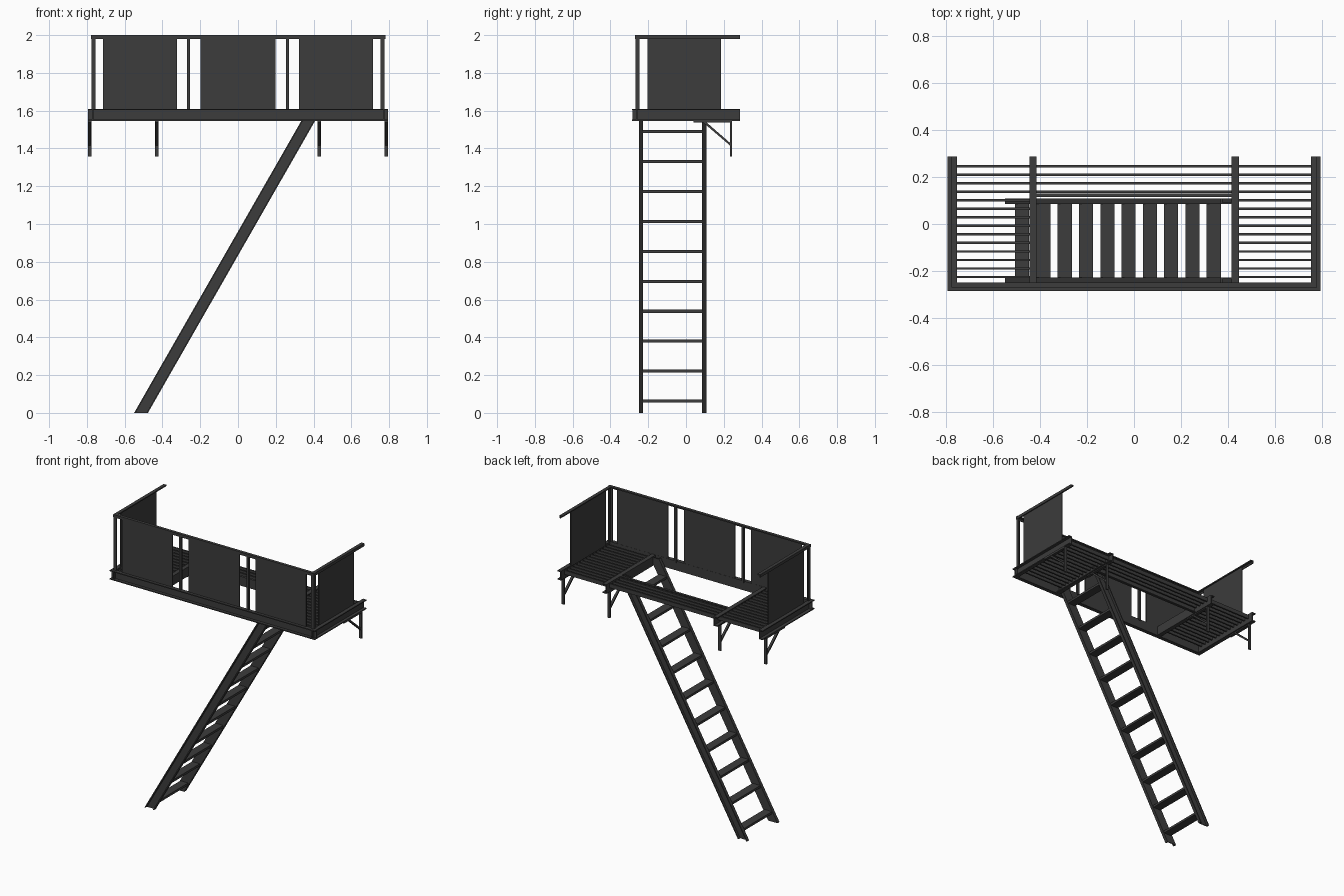
import bpy, bmesh
from mathutils import Vector

if "Cube" in bpy.data.objects:
    bpy.data.objects.remove(bpy.data.objects["Cube"])

mat = bpy.data.materials.new("dark_steel")
mat.diffuse_color = (0.045, 0.045, 0.045, 1)
mat.use_nodes = True
mat.node_tree.nodes["Principled BSDF"].inputs["Base Color"].default_value = mat.diffuse_color


def prism(bm, pts, axis, a, b):
    """Extrude a 2D outline along an axis (pts use the other two axes in order)."""
    def co(p, t):
        c = list(p)
        c.insert(axis, t)
        return Vector(c)
    lo = [bm.verts.new(co(p, a)) for p in pts]
    hi = [bm.verts.new(co(p, b)) for p in pts]
    n = len(pts)
    bm.faces.new(lo)
    bm.faces.new(hi[::-1])
    for i in range(n):
        j = (i + 1) % n
        bm.faces.new((lo[j], lo[i], hi[i], hi[j]))


def box(bm, x0, x1, y0, y1, z0, z1):
    prism(bm, [(x0, y0), (x1, y0), (x1, y1), (x0, y1)], 2, z0, z1)


def channel(bm, axis, a, b, web, tip, z0=1.545, z1=1.61, t=0.007):
    """C-shaped beam: web on one side, flanges reaching to tip."""
    w = web + (t if tip > web else -t)
    prism(bm, [(web, z0), (tip, z0), (tip, z0 + t), (w, z0 + t),
               (w, z1 - t), (tip, z1 - t), (tip, z1), (web, z1)], axis, a, b)


def finish(bm, name):
    bmesh.ops.recalc_face_normals(bm, faces=bm.faces)
    me = bpy.data.meshes.new(name)
    bm.to_mesh(me)
    bm.free()
    me.materials.append(mat)
    ob = bpy.data.objects.new(name, me)
    bpy.context.collection.objects.link(ob)
    return ob


# Deck frame of C-channels
bm = bmesh.new()
channel(bm, 0, -0.795, 0.795, -0.258, -0.285)
finish(bm, "front_beam")
for name, web, tip, y0 in (("left_end_beam", -0.765, -0.795, -0.283),
                           ("left_inner_beam", -0.415, -0.445, -0.26),
                           ("right_inner_beam", 0.417, 0.447, -0.26),
                           ("right_end_beam", 0.768, 0.795, -0.283)):
    bm = bmesh.new()
    channel(bm, 1, y0, 0.287, web, tip)
    finish(bm, name)
bm = bmesh.new()
channel(bm, 0, -0.415, 0.445, 0.115, 0.131)
finish(bm, "hatch_edge_beam")

# Grating slats, leaving the ladder opening
bm = bmesh.new()
for i in range(14):
    y = 0.246 - i * 0.0363
    spans = [(-0.77, 0.77)] if i < 4 else [(-0.77, -0.43), (0.43, 0.77)]
    for x0, x1 in spans:
        box(bm, x0, x1, y - 0.005, y + 0.005, 1.575, 1.603)
finish(bm, "deck_slats")

# Wall brackets: top plate, leg and diagonal brace
for i, x in enumerate((-0.785, -0.43, 0.43, 0.785)):
    bm = bmesh.new()
    box(bm, x - 0.01, x + 0.01, 0.04, 0.243, 1.537, 1.546)
    box(bm, x - 0.01, x + 0.01, 0.233, 0.243, 1.357, 1.545)
    prism(bm, [(0.088, 1.54), (0.106, 1.54), (0.236, 1.427), (0.236, 1.413)],
          0, x - 0.008, x + 0.008)
    finish(bm, f"wall_bracket_{i + 1}")

# Guard rails (angle section) and posts
bm = bmesh.new()
box(bm, -0.775, 0.78, -0.271, -0.25, 1.992, 2.0)
box(bm, -0.775, 0.78, -0.271, -0.265, 1.98, 1.992)
finish(bm, "front_rail")
for s, side in ((-1, "left"), (1, "right")):
    bm = bmesh.new()
    xs = sorted((s * 0.778, s * 0.755))
    box(bm, *xs, -0.271, 0.287, 1.992, 2.0)
    xs = sorted((s * 0.778, s * 0.771))
    box(bm, *xs, -0.271, 0.287, 1.98, 1.992)
    finish(bm, side + "_rail")

    bm = bmesh.new()
    box(bm, *sorted((s * 0.776, s * 0.768)), -0.268, -0.247, 1.6, 1.99)
    box(bm, *sorted((s * 0.776, s * 0.754)), -0.268, -0.261, 1.6, 1.99)
    finish(bm, side + "_corner_post")

    bm = bmesh.new()
    box(bm, s * 0.262 - 0.009, s * 0.262 + 0.009, -0.268, -0.252, 1.6, 1.99)
    finish(bm, side + "_middle_post")

    bm = bmesh.new()
    box(bm, *sorted((s * 0.77, s * 0.763)), -0.205, 0.185, 1.605, 1.995)
    finish(bm, side + "_panel")

# Front panels
for i, (x0, x1) in enumerate(((-0.715, -0.322), (-0.198, 0.198), (0.322, 0.715))):
    bm = bmesh.new()
    box(bm, x0, x1, -0.266, -0.259, 1.605, 1.995)
    finish(bm, f"front_panel_{i + 1}")

# Ladder stringers: sloped channels cut level at both ends
H, RUN = 1.605, 0.919


def sloped(bm, x0, x1, y0, y1):
    prism(bm, [(x0, 0), (x1, 0), (x1 + RUN, H), (x0 + RUN, H)], 1, y0, y1)


for name, inner, outer in (("front_stringer", -0.228, -0.25),
                           ("rear_stringer", 0.086, 0.108)):
    bm = bmesh.new()
    d = 0.006 if outer > inner else -0.006
    sloped(bm, -0.55, -0.477, *sorted((inner, inner + d)))
    sloped(bm, -0.55, -0.542, *sorted((inner + d, outer)))
    sloped(bm, -0.485, -0.477, *sorted((inner + d, outer)))
    finish(bm, name)

# Ladder treads
bm = bmesh.new()
for i in range(10):
    x, z = -0.477 + i * 0.0908, 0.062 + i * 0.1587
    box(bm, x - 0.03, x + 0.03, -0.229, 0.087, z - 0.008, z + 0.008)
finish(bm, "ladder_treads")
